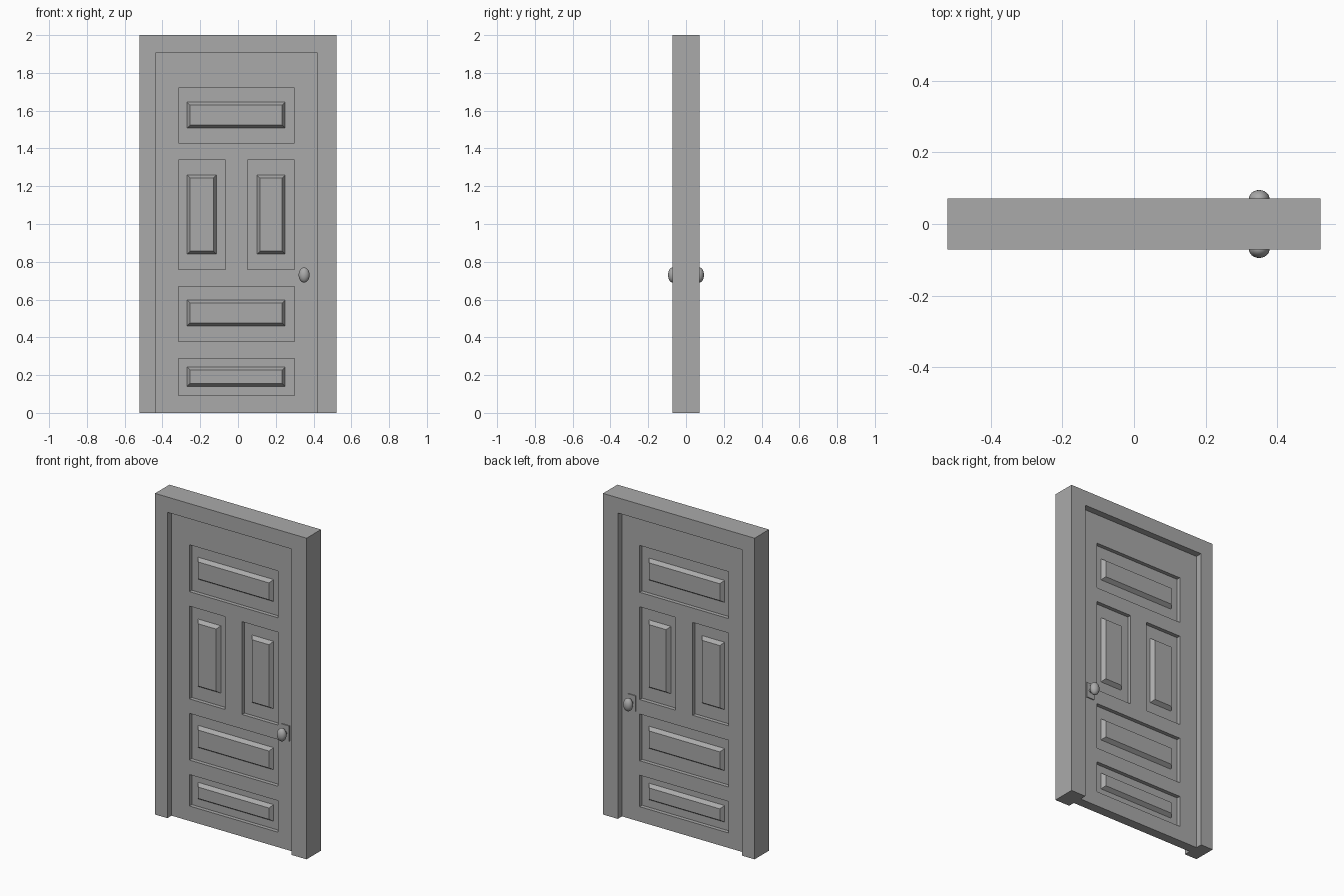
import bpy
import bmesh
import math
from mathutils import Matrix, Vector

default = bpy.data.objects.get("Cube")
if default:
    bpy.data.objects.remove(default, do_unlink=True)

# One plain grey for every part
grey = bpy.data.materials.new("grey")
grey.use_nodes = True
COLOUR = (0.4, 0.4, 0.4, 1)
grey.diffuse_color = COLOUR
grey.node_tree.nodes["Principled BSDF"].inputs["Base Color"].default_value = COLOUR

FRAME_Y = 0.071     # half depth of the frame
SLAB_Y = 0.03       # half thickness of stiles and rails
CORE_Y = 0.006      # half thickness of the sunken core
LEFT, RIGHT, HEAD = -0.437, 0.42, 1.905   # frame opening
BEVEL = 0.016


def finish(name, bm, smooth=False):
    bmesh.ops.recalc_face_normals(bm, faces=bm.faces)
    mesh = bpy.data.meshes.new(name)
    bm.to_mesh(mesh)
    bm.free()
    mesh.materials.append(grey)
    for poly in mesh.polygons:
        poly.use_smooth = smooth
    obj = bpy.data.objects.new(name, mesh)
    bpy.context.collection.objects.link(obj)
    return obj


def box(name, x0, x1, z0, z1, y0, y1):
    bm = bmesh.new()
    centre = Vector((x0 + x1, y0 + y1, z0 + z1)) / 2
    size = Matrix.Diagonal((x1 - x0, y1 - y0, z1 - z0, 1))
    bmesh.ops.create_cube(bm, size=1, matrix=Matrix.Translation(centre) @ size)
    return finish(name, bm)


def raised_panel(name, x0, x1, z0, z1, side):
    """Bevelled field standing up from the core to the slab face."""
    bm = bmesh.new()
    rings = []
    for inset, y in ((0, CORE_Y), (BEVEL, SLAB_Y)):
        a, b, c, d = x0 + inset, x1 - inset, z0 + inset, z1 - inset
        rings.append([bm.verts.new((x, side * y, z))
                      for x, z in ((a, c), (b, c), (b, d), (a, d))])
    base, top = rings
    bm.faces.new(top)
    bm.faces.new(base)
    for i in range(4):
        j = (i + 1) % 4
        bm.faces.new((base[i], base[j], top[j], top[i]))
    return finish(name, bm)


# Frame: an upside-down U profile extruded through its depth
bm = bmesh.new()
half = 0.522
outline = [(-half, 0), (-half, 2), (half, 2), (half, 0),
           (RIGHT, 0), (RIGHT, HEAD), (LEFT, HEAD), (LEFT, 0)]
face = bm.faces.new([bm.verts.new((x, -FRAME_Y, z)) for x, z in outline])
moved = bmesh.ops.extrude_face_region(bm, geom=[face])["geom"]
bmesh.ops.translate(bm, vec=(0, 2 * FRAME_Y, 0),
                    verts=[v for v in moved if isinstance(v, bmesh.types.BMVert)])
# keep the starting face as the front cap
if not face.is_valid or len(bm.faces) < len(outline) + 2:
    bmesh.ops.holes_fill(bm, edges=bm.edges[:])
finish("door_frame", bm)

# Door slab: core, stiles, rails and middle mullion
IN_L, IN_R = -0.314, 0.298      # panel area between the stiles
MID_L, MID_R = -0.067, 0.05     # mullion
box("door_core", LEFT, RIGHT, 0, HEAD, -CORE_Y, CORE_Y)
box("right_stile", LEFT, IN_L, 0, HEAD, -SLAB_Y, SLAB_Y)
box("left_stile", IN_R, RIGHT, 0, HEAD, -SLAB_Y, SLAB_Y)
rails = {"bottom_rail": (0, 0.093), "lower_rail": (0.289, 0.379),
         "lock_rail": (0.67, 0.76), "upper_rail": (1.338, 1.428),
         "top_rail": (1.72, HEAD)}
for name, (z0, z1) in rails.items():
    box(name, IN_L, IN_R, z0, z1, -SLAB_Y, SLAB_Y)
box("middle_mullion", MID_L, MID_R, 0.76, 1.338, -SLAB_Y, SLAB_Y)

# Raised fields, knobs and plates on both faces
WIDE = (-0.27, 0.25)
panels = {"top_panel": (*WIDE, 1.508, 1.645),
          "right_panel": (-0.27, -0.114, 0.84, 1.26),
          "left_panel": (0.1, 0.25, 0.84, 1.26),
          "lower_panel": (*WIDE, 0.46, 0.598),
          "bottom_panel": (*WIDE, 0.14, 0.243)}
KNOB_X, KNOB_Z = 0.35, 0.73
for side, label in ((-1, "front"), (1, "back")):
    for name, bounds in panels.items():
        raised_panel(f"{label}_{name}", *bounds, side)

    # Thin backing plate
    y0, y1 = sorted((side * SLAB_Y, side * (SLAB_Y + 0.006)))
    box(f"{label}_knob_plate", KNOB_X - 0.028, KNOB_X + 0.028,
        KNOB_Z - 0.048, KNOB_Z + 0.048, y0, y1)

    # Stem
    bm = bmesh.new()
    place = Matrix.Translation((KNOB_X, side * 0.05, KNOB_Z))
    bmesh.ops.create_cone(bm, cap_ends=True, segments=16, radius1=0.012,
                          radius2=0.012, depth=0.04,
                          matrix=place @ Matrix.Rotation(math.pi / 2, 4, "X"))
    finish(f"{label}_knob_stem", bm)

    # Oval knob
    bm = bmesh.new()
    place = Matrix.Translation((KNOB_X, side * 0.07, KNOB_Z))
    bmesh.ops.create_uvsphere(bm, u_segments=24, v_segments=14, radius=1,
                              matrix=place @ Matrix.Diagonal((0.029, 0.025, 0.04, 1)))
    finish(f"{label}_knob", bm, smooth=True)
